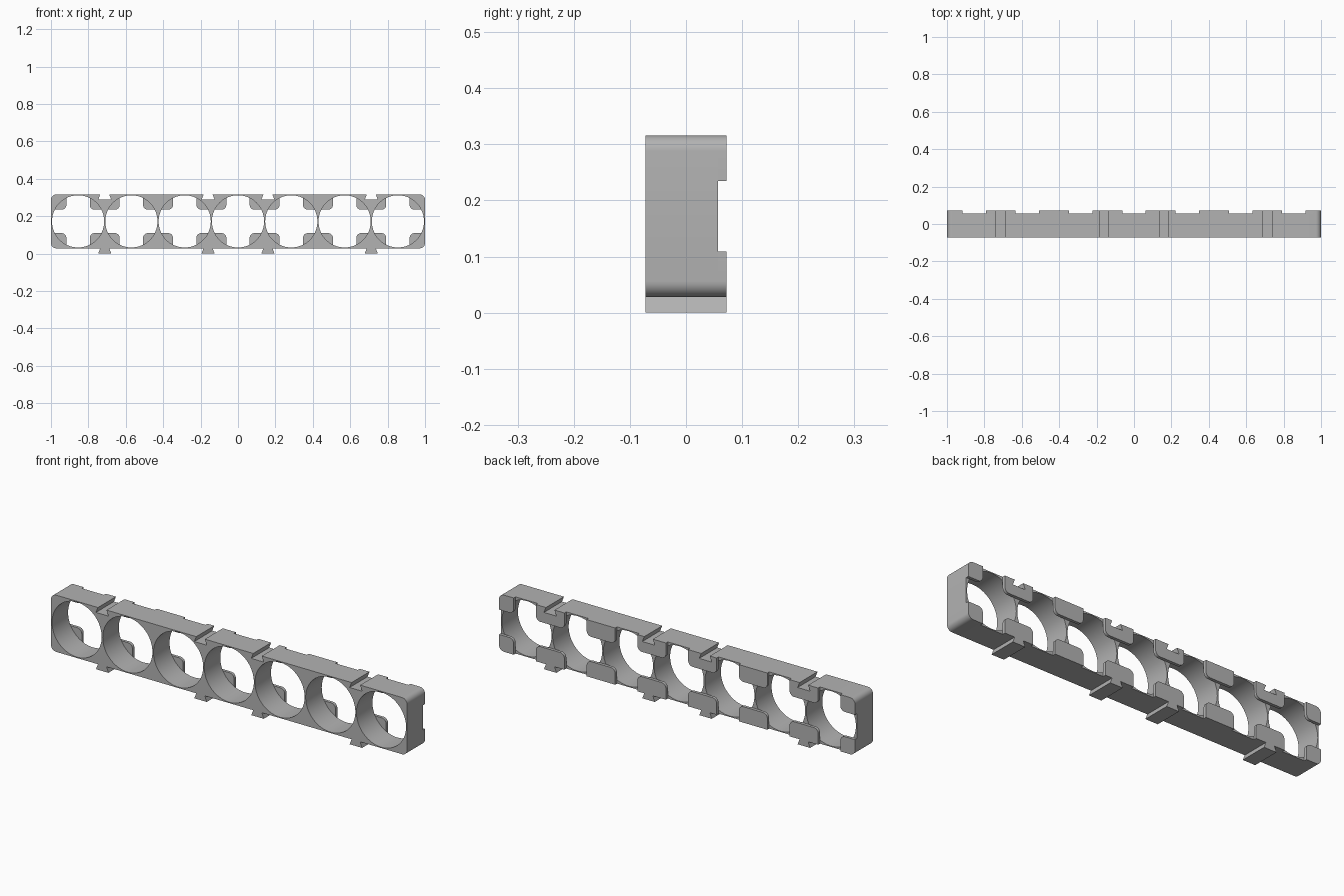
import bpy, bmesh
from math import sin, cos, pi, radians

cube = bpy.data.objects.get("Cube")
if cube:
    bpy.data.objects.remove(cube, do_unlink=True)

grey = bpy.data.materials.new("plain grey")
grey.use_nodes = True
colour = (0.45, 0.45, 0.45, 1)
grey.diffuse_color = colour
grey.node_tree.nodes["Principled BSDF"].inputs["Base Color"].default_value = colour

# Main sizes
PITCH, CELLS, HOLE = 0.285, 7, 0.1395
BOTTOM, TOP, FRONT, SHELF, BACK = 0.028, 0.316, -0.072, 0.057, 0.072
MID = (BOTTOM + TOP) / 2
ROUND, LIP_ROUND = 0.028, 0.025
NARROW, WIDE, DEPTH = 0.024, 0.035, 0.028
JOINTS = [-0.7125, -0.16, 0.16, 0.7125]


def arc(cx, cz, r, start, sweep, steps):
    angles = [radians(start + sweep * i / steps) for i in range(steps + 1)]
    return [(cx + r * cos(a), cz + r * sin(a)) for a in angles]


def corner(x, z, sx, sz, r, start):
    """Rounded corner, with sx and sz pointing outwards."""
    if r == 0:
        return [(x, z)]
    return arc(x - sx * r, z - sz * r, r, start, 90, 8)


def outline(x0, x1, z0, z1, radii, tails=(), slots=()):
    """Rounded rectangle with dovetail tails below and slots above."""
    bl, br, tr, tl = radii
    pts = corner(x0, z0, -1, -1, bl, 180)
    for x in sorted(tails):
        pts += [(x - NARROW, z0), (x - WIDE, z0 - DEPTH),
                (x + WIDE, z0 - DEPTH), (x + NARROW, z0)]
    pts += corner(x1, z0, 1, -1, br, 270) + corner(x1, z1, 1, 1, tr, 0)
    for x in sorted(slots, reverse=True):
        pts += [(x + NARROW, z1), (x + WIDE, z1 - DEPTH),
                (x - WIDE, z1 - DEPTH), (x - NARROW, z1)]
    return pts + corner(x0, z1, -1, 1, tl, 90)


def plate(name, loops, y0, y1):
    """Fill closed loops in the xz plane and extrude them from y0 to y1."""
    curve = bpy.data.curves.new(name, "CURVE")
    curve.dimensions, curve.fill_mode = "2D", "BOTH"
    curve.extrude = (y1 - y0) / 2
    for loop in loops:
        spline = curve.splines.new("POLY")
        spline.points.add(len(loop) - 1)
        for point, (x, z) in zip(spline.points, loop):
            point.co = (x, z, 0, 1)
        spline.use_cyclic_u = True
    ob = bpy.data.objects.new(name, curve)
    bpy.context.collection.objects.link(ob)
    ob.rotation_euler.x = pi / 2
    ob.location.y = (y0 + y1) / 2
    bpy.ops.object.select_all(action="DESELECT")
    ob.select_set(True)
    bpy.context.view_layer.objects.active = ob
    bpy.ops.object.convert(target="MESH")
    ob = bpy.context.object
    bpy.ops.object.transform_apply(location=True, rotation=True, scale=True)
    bm = bmesh.new()
    bm.from_mesh(ob.data)
    bmesh.ops.remove_doubles(bm, verts=bm.verts, dist=0.00005)
    bmesh.ops.recalc_face_normals(bm, faces=bm.faces)
    bm.to_mesh(ob.data)
    bm.free()
    ob.data.materials.clear()
    ob.data.materials.append(grey)
    bpy.ops.object.shade_smooth_by_angle(angle=radians(30))


# Holder body with a row of round cells
centres = [(i - (CELLS - 1) / 2) * PITCH for i in range(CELLS)]
holes = [arc(c, MID, HOLE, 0, 360, 80)[:-1] for c in centres]
body = outline(-1, 1, BOTTOM, TOP, [ROUND] * 4, JOINTS, JOINTS)
plate("holder_body", [body] + holes, FRONT, SHELF)

# Retaining lips on the back, over each wall between cells and at both ends
LIP_HALF, LIP_HEIGHT = 0.08, 0.081
for i in range(CELLS + 1):
    x = (i - CELLS / 2) * PITCH
    x0, x1 = max(x - LIP_HALF, -1), min(x + LIP_HALF, 1)
    left_out = ROUND if i == 0 else 0
    right_out = ROUND if i == CELLS else 0
    left_in = 0 if i == 0 else LIP_ROUND
    right_in = 0 if i == CELLS else LIP_ROUND
    joints = [j for j in JOINTS if x0 < j < x1]
    upper = outline(x0, x1, TOP - LIP_HEIGHT, TOP,
                    [left_in, right_in, right_out, left_out], slots=joints)
    lower = outline(x0, x1, BOTTOM, BOTTOM + LIP_HEIGHT,
                    [left_out, right_out, right_in, left_in], tails=joints)
    plate(f"upper_lip_{i + 1}", [upper], SHELF, BACK)
    plate(f"lower_lip_{i + 1}", [lower], SHELF, BACK)
